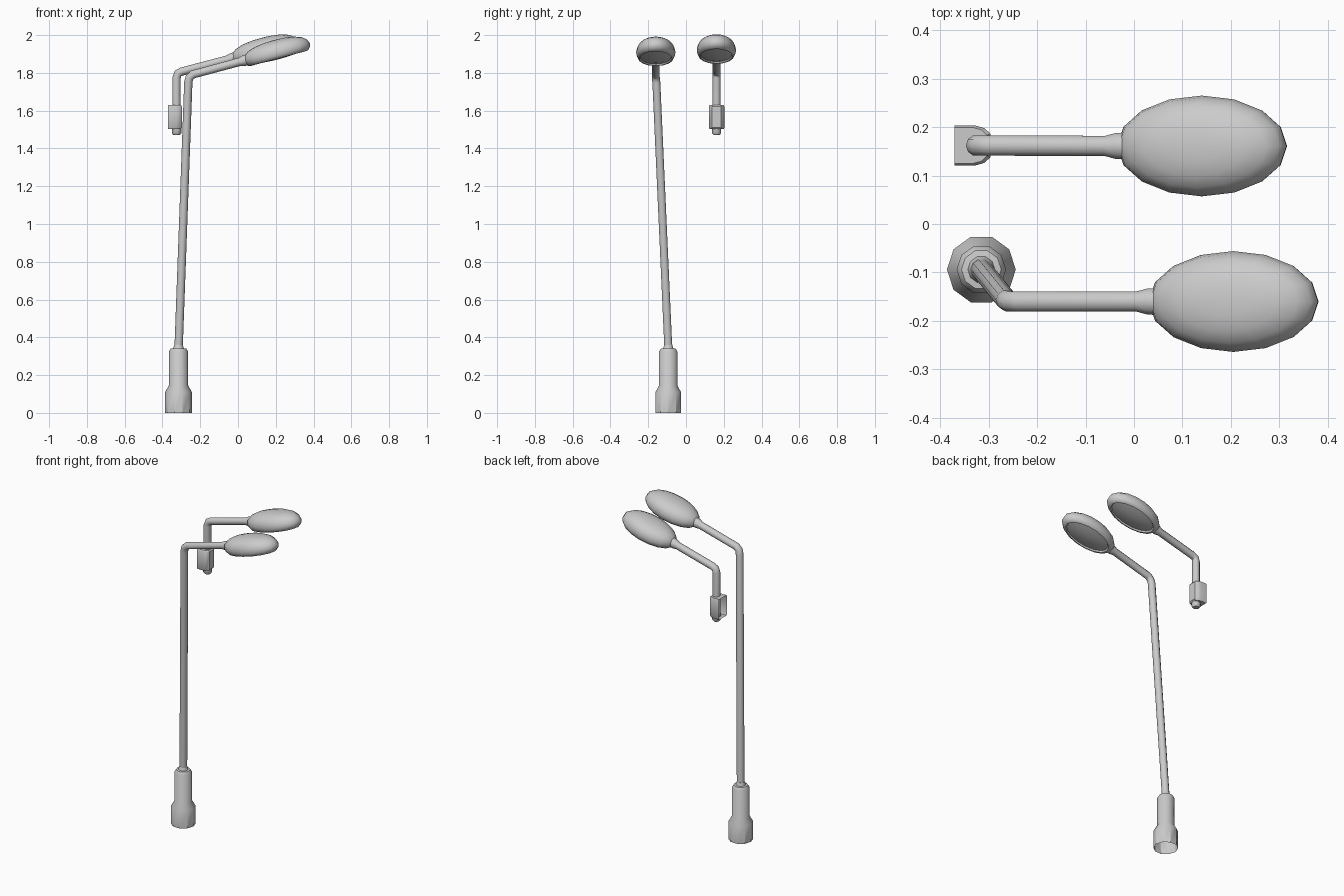
import bpy
from math import sin, cos, pi, radians
from mathutils import Vector, Matrix

if "Cube" in bpy.data.objects:
    bpy.data.objects.remove(bpy.data.objects["Cube"])

TILT = Matrix.Rotation(radians(-15), 3, 'Y')   # arms and heads rise towards +x
SIDES = 10


def loft(name, rings, cap_start=True, cap_end=True, angle=35):
    """Skin equal-length closed rings into one object."""
    n = len(rings[0])
    verts = [v for r in rings for v in r]
    faces = [(i * n + j, i * n + (j + 1) % n, (i + 1) * n + (j + 1) % n, (i + 1) * n + j)
             for i in range(len(rings) - 1) for j in range(n)]
    if cap_start:
        faces.append(tuple(reversed(range(n))))
    if cap_end:
        faces.append(tuple(range(len(verts) - n, len(verts))))
    mesh = bpy.data.meshes.new(name)
    mesh.from_pydata(verts, [], faces)
    ob = bpy.data.objects.new(name, mesh)
    bpy.context.collection.objects.link(ob)
    bpy.ops.object.select_all(action='DESELECT')
    ob.select_set(True)
    bpy.context.view_layer.objects.active = ob
    bpy.ops.object.shade_smooth_by_angle(angle=radians(angle))
    return ob


def ellipse(n, rx, ry, z):
    return [Vector((rx * cos(2 * pi * i / n), ry * sin(2 * pi * i / n), z)) for i in range(n)]


def tube(name, path, radii):
    """Round tube along a path, mitred at the bends."""
    pts = [Vector(p) for p in path]
    rings = []
    for i, p in enumerate(pts):
        t = Vector()
        if i > 0:
            t += (p - pts[i - 1]).normalized()
        if i < len(pts) - 1:
            t += (pts[i + 1] - p).normalized()
        t.normalize()
        v = Vector((0, 1, 0))
        v = (v - t * v.dot(t)).normalized()
        u = v.cross(t)
        rings.append([p + radii[i] * (u * cos(2 * pi * k / SIDES) + v * sin(2 * pi * k / SIDES))
                      for k in range(SIDES)])
    return loft(name, rings, angle=40)


def head(name, centre):
    """Domed oval lamp housing with a shallow lens below."""
    c = Vector(centre)

    def oval(profile):
        return [[c + TILT @ v for v in ellipse(16, 0.181 * s, 0.104 * s, w)] for s, w in profile]

    loft(name + "_housing", oval([
        (0.78, -0.026), (0.82, -0.036), (0.90, -0.034), (0.98, -0.018), (1.0, 0.0),
        (0.95, 0.022), (0.82, 0.041), (0.6, 0.055), (0.33, 0.062), (0.1, 0.064)]), False, True, 50)
    loft(name + "_lens", oval([(0.1, -0.040), (0.5, -0.036), (0.8, -0.027)]), True, False)


def lamp(name, lower, elbow, centre):
    """Pole, bend, arm, flared neck and head."""
    c = Vector(centre)

    def along(u):
        return c + TILT @ Vector((u, 0, 0))

    path = [lower] + elbow + [along(-0.205), along(-0.182), along(-0.15)]
    radii = [0.022] * (len(elbow) + 1) + [0.022, 0.028, 0.030]
    tube(name + "_pole_and_arm", path, radii)
    head(name, c)


# Standing lamp with leaning pole
lamp("standing_lamp", (-0.315, -0.093, 0.33),
     [(-0.263, -0.157, 1.75), (-0.257, -0.16, 1.775), (-0.238, -0.16, 1.792)],
     (0.205, -0.16, 1.911))

# Stepped base, open underneath
base = loft("pole_base", [ellipse(SIDES, r, r, z) for r, z in [
    (0.071, 0), (0.071, 0.11), (0.051, 0.145), (0.051, 0.325),
    (0.041, 0.34), (0.028, 0.342), (0.022, 0.362)]], False, True)
base.location = (-0.315, -0.094, 0)

# Wall lamp with short upright pole
lamp("wall_lamp", (-0.325, 0.162, 1.49),
     [(-0.325, 0.162, 1.775), (-0.318, 0.162, 1.797), (-0.298, 0.162, 1.807)],
     (0.14, 0.161, 1.923))

# Rounded plug under the wall pole
tube("wall_pole_plug", [(-0.325, 0.162, z) for z in (1.472, 1.48, 1.51)], [0.018, 0.025, 0.025])

# Wall bracket: D-shaped shell, open at the back
half = [(-0.37, 0.041), (-0.327, 0.041), (-0.309, 0.036), (-0.296, 0.024)]
outline = [(x, -y) for x, y in half] + [(x, y) for x, y in reversed(half)]
rings = []
for s, z in [(0.9, 1.502), (1, 1.51), (1, 1.622), (0.9, 1.63)]:
    rings.append([Vector((-0.37 + (x + 0.37) * s, 0.162 + y * s, z)) for x, y in outline])
bracket = loft("wall_bracket", rings)
back = [p for p in bracket.data.polygons if all(bracket.data.vertices[v].co.x < -0.3699 for v in p.vertices)]
import bmesh
bm = bmesh.new()
bm.from_mesh(bracket.data)
bm.faces.ensure_lookup_table()
bmesh.ops.delete(bm, geom=[bm.faces[p.index] for p in back], context='FACES_ONLY')
bm.to_mesh(bracket.data)
bm.free()
